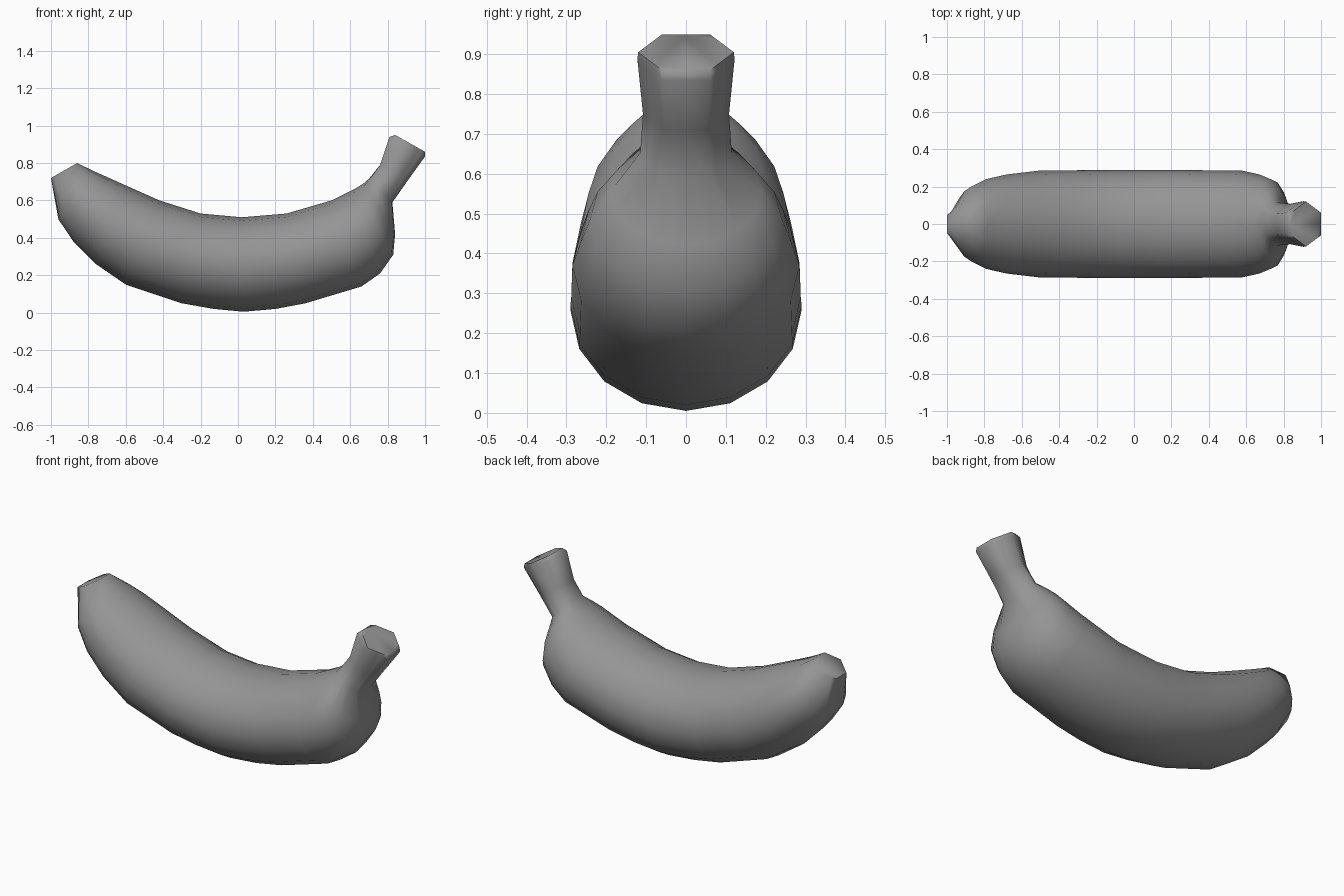
import bpy, bmesh
from math import sin, cos, pi, radians
from mathutils import Vector

cube = bpy.data.objects.get("Cube")
if cube:
    bpy.data.objects.remove(cube, do_unlink=True)

SIDES = 16

# Cross-sections from blunt tip to stem end:
# upper x, upper z, lower x, lower z, half width, hexagon amount
SECTIONS = [
    (-.86, .80, -1.0, .72, .095, 1),
    (-.78, .76, -.96, .50, .20, .3),
    (-.70, .725, -.88, .38, .24, 0),
    (-.60, .68, -.76, .26, .265, 0),
    (-.42, .60, -.60, .15, .285, 0),
    (-.20, .53, -.30, .05, .288, 0),
    (-.09, .52, -.13, .02, .29, 0),
    (.02, .51, .03, .005, .29, 0),
    (.14, .52, .20, .02, .29, 0),
    (.26, .53, .36, .05, .288, 0),
    (.50, .60, .66, .14, .285, 0),
    (.58, .64, .76, .21, .265, 0),
    (.63, .665, .83, .31, .24, 0),
    (.67, .69, .84, .42, .19, 0),
    (.70, .715, .825, .59, .115, .6),
    (.76, .79, .91, .71, .108, 1),
    (.81, .94, 1.0, .835, .122, 1),
    (.84, .95, 1.0, .86, .12, 1),
]


def ring(bm, ux, uz, lx, lz, width, hexa):
    """Ring between an upper and a lower point, round or flat-topped hexagon."""
    up, low = Vector((ux, 0, uz)), Vector((lx, 0, lz))
    mid, half = (up + low) / 2, (up - low) / 2
    verts = []
    for i in range(SIDES):
        a = 2 * pi * i / SIDES
        a += hexa * radians(7.5) * sin(4 * a)
        wedge = (a + pi / 6) % (pi / 3) - pi / 6
        flat = cos(pi / 6) / cos(wedge)
        r = 1 + hexa * (flat - 1)
        # the hexagon's flats lie at the upper and lower points
        tall = 1 + hexa * (1 / cos(pi / 6) - 1)
        verts.append(bm.verts.new(mid + half * (cos(a) * r * tall)
                                  + Vector((0, width * sin(a) * r, 0))))
    return verts


# Fruit body, neck and stem as one skin
bm = bmesh.new()
rings = [ring(bm, *s) for s in SECTIONS]
for a, b in zip(rings, rings[1:]):
    for i in range(SIDES):
        j = (i + 1) % SIDES
        bm.faces.new((a[i], a[j], b[j], b[i]))
bm.faces.new(rings[0])
bm.faces.new(rings[-1])
bmesh.ops.recalc_face_normals(bm, faces=bm.faces)

mesh = bpy.data.meshes.new("banana")
bm.to_mesh(mesh)
bm.free()
banana = bpy.data.objects.new("banana", mesh)
bpy.context.collection.objects.link(banana)

# Single grey skin
grey = bpy.data.materials.new("grey skin")
grey.use_nodes = True
colour = (.3, .3, .3, 1)
grey.diffuse_color = colour
grey.node_tree.nodes["Principled BSDF"].inputs["Base Color"].default_value = colour
mesh.materials.append(grey)

bpy.ops.object.select_all(action='DESELECT')
banana.select_set(True)
bpy.context.view_layer.objects.active = banana
bpy.ops.object.shade_smooth_by_angle(angle=radians(65))
